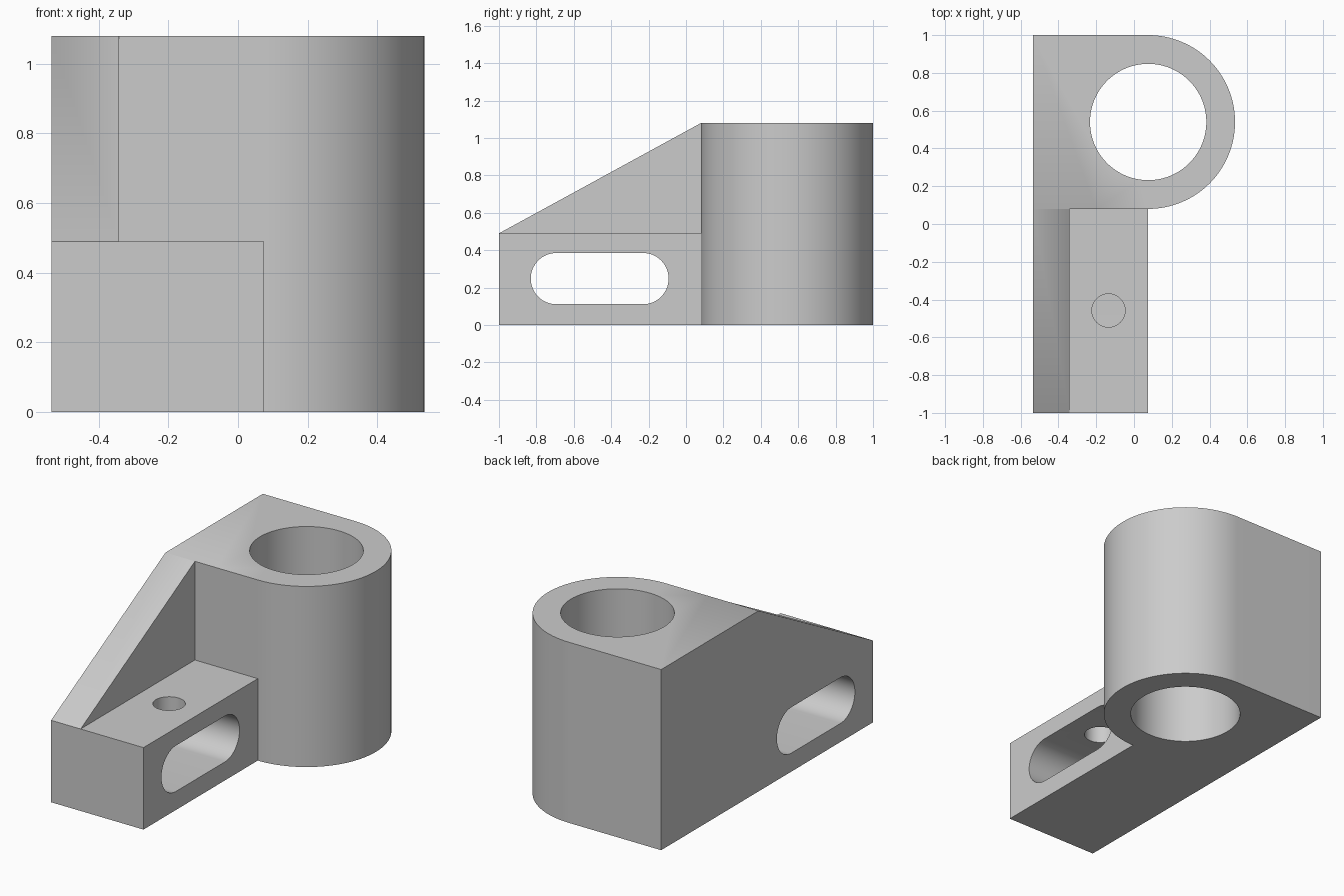
import bpy, bmesh
from math import sin, cos, pi
from mathutils import Vector

if "Cube" in bpy.data.objects:
    bpy.data.objects.remove(bpy.data.objects["Cube"])

LEFT, ARM_R, RIB_R = -0.536, 0.075, -0.341
ARM_TOP, TOP, WALL_Y = 0.49, 1.08, 0.08
CX, CY, R = 0.075, 0.54, 0.46


def arc(cx, cy, r, a0, a1, n):
    return [(cx + r * cos(a0 + (a1 - a0) * i / n),
             cy + r * sin(a0 + (a1 - a0) * i / n)) for i in range(n + 1)]


def prism(name, pts, lo, hi, axis='Z'):
    """Extrude a closed 2D profile along Z (xy profile) or X (yz profile)."""
    bm = bmesh.new()
    place = (lambda p: (p[0], p[1], lo)) if axis == 'Z' else (lambda p: (lo, p[0], p[1]))
    face = bm.faces.new([bm.verts.new(place(p)) for p in pts])
    move = Vector((0, 0, hi - lo)) if axis == 'Z' else Vector((hi - lo, 0, 0))
    new = bmesh.ops.extrude_face_region(bm, geom=[face])['geom']
    bmesh.ops.translate(bm, vec=move, verts=[v for v in new if isinstance(v, bmesh.types.BMVert)])
    bmesh.ops.recalc_face_normals(bm, faces=bm.faces[:])
    me = bpy.data.meshes.new(name)
    bm.to_mesh(me)
    bm.free()
    ob = bpy.data.objects.new(name, me)
    bpy.context.collection.objects.link(ob)
    return ob


def circle(cx, cy, r, n):
    return arc(cx, cy, r, 0, 2 * pi, n)[:-1]


# Full-height plan: straight arm plus rounded boss
plan = [(LEFT, -1), (ARM_R, -1)] + arc(CX, CY, R, -pi / 2, pi / 2, 64) + [(LEFT, 1)]
bracket = prism("bearing_bracket", plan, 0, TOP)

# Space above the arm, beside the rib
pocket = prism("arm_pocket_cutter", [(RIB_R, -1.2), (0.2, -1.2), (0.2, WALL_Y), (RIB_R, WALL_Y)],
               ARM_TOP, 1.4)

# Sloping top of the rib
slope = (TOP - ARM_TOP) / (WALL_Y + 1)
rib = prism("rib_slope_cutter",
            [(-1.2, ARM_TOP - 0.2 * slope), (0.3, TOP + 0.22 * slope), (0.3, 1.6), (-1.2, 1.6)],
            -0.8, -0.2, 'X')

# Boss bore, side slot and small hole from the arm top into the slot
bore = prism("bore_cutter", circle(CX, CY, 0.308, 96), -0.2, 1.4)
sr, sz = 0.137, 0.248
slot = prism("slot_cutter", arc(-0.093 - sr, sz, sr, -pi / 2, pi / 2, 32)
             + arc(-0.83 + sr, sz, sr, pi / 2, 3 * pi / 2, 32), -0.8, 0.3, 'X')
oil = prism("small_hole_cutter", circle(-0.135, -0.458, 0.088, 48), sz, 0.8)

cutters = [pocket, rib, bore, slot, oil]
for c in cutters:
    c.hide_render = True
    m = bracket.modifiers.new(c.name, 'BOOLEAN')
    m.operation, m.solver, m.object = 'DIFFERENCE', 'EXACT', c

bpy.context.view_layer.objects.active = bracket
bracket.select_set(True)
for c in cutters:
    bpy.ops.object.modifier_apply(modifier=c.name)
for c in cutters:
    bpy.data.objects.remove(c)
bpy.ops.object.shade_smooth_by_angle(angle=pi / 6)
